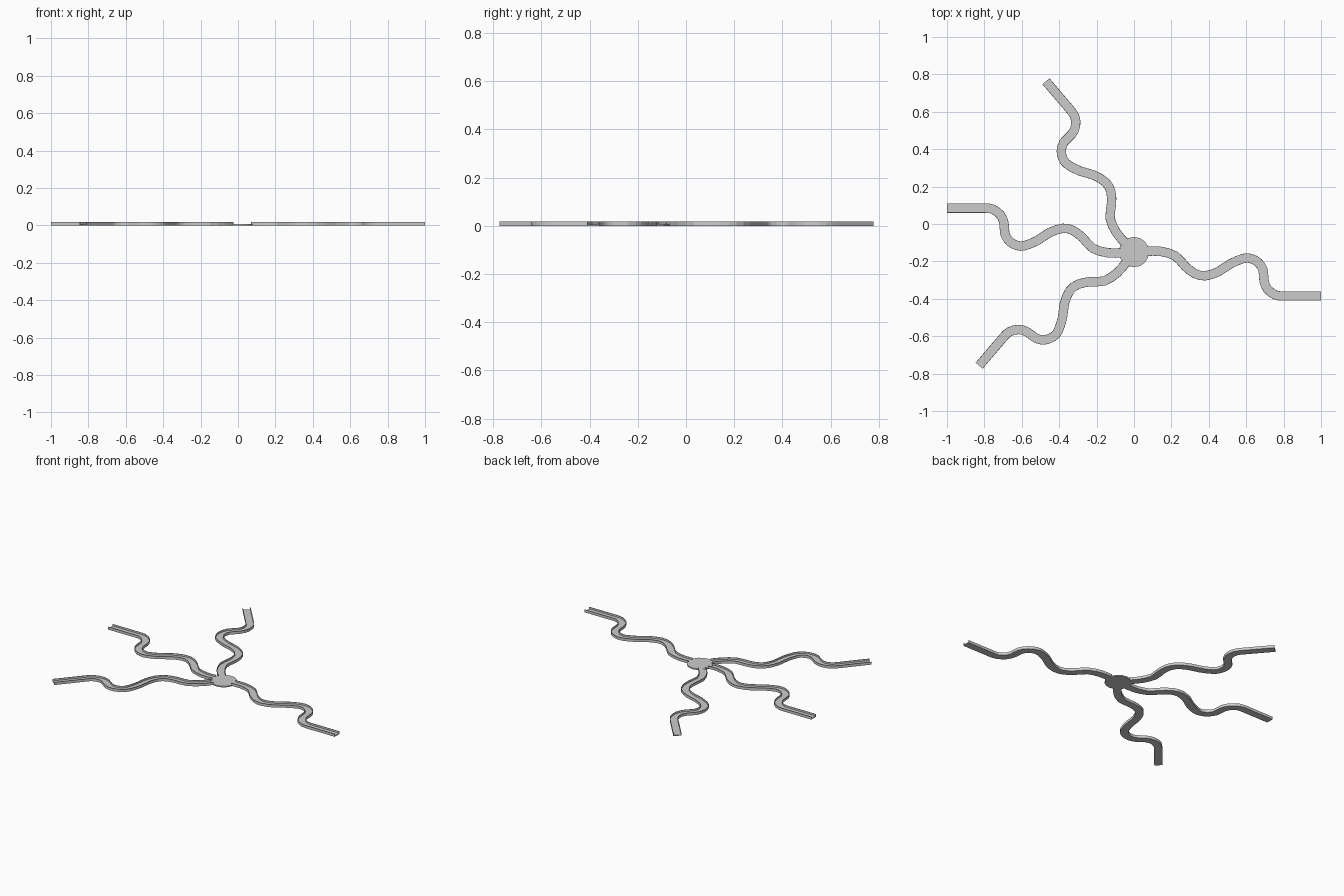
import bpy, bmesh
from math import radians
from mathutils import Vector, Matrix

if "Cube" in bpy.data.objects:
    bpy.data.objects.remove(bpy.data.objects["Cube"])

HUB = Vector((0, -0.15, 0))
# one winding arm, measured from the hub centre
PATH = [(.07, .004), (.14, .004), (.22, -.02), (.275, -.077), (.325, -.115),
        (.38, -.127), (.45, -.105), (.515, -.063), (.585, -.034), (.625, -.035),
        (.663, -.055), (.69, -.095), (.695, -.155), (.715, -.20),
        (.757, -.23), (.80, -.235), (1.0, -.235)]
# channel cross-section: (sideways, height)
W, RIM, FLOOR, TOP = .025, .003, .006, .018
SECTION = [(-W, 0), (W, 0), (W, TOP), (W - RIM, TOP),
           (W - RIM, FLOOR), (RIM - W, FLOOR), (RIM - W, TOP), (-W, TOP)]


def smooth_path(pts, steps):
    """Rounded centreline with the last stretch kept straight."""
    p = [Vector(q) for q in pts]
    out = []
    for i in range(len(p) - 2):
        a, b, c = p[max(i - 1, 0)], p[i], p[i + 1]
        # keep the tangent level where the straight end begins
        d = p[i + 2] if i < len(p) - 3 else c + Vector((.05, 0))
        for k in range(steps):
            t = k / steps
            out.append(.5 * (2 * b + (c - a) * t + (2 * a - 5 * b + 4 * c - d) * t * t
                             + (3 * b - a - 3 * c + d) * t ** 3))
    return out + [p[-2], p[-1]]


def finish(name, bm):
    bmesh.ops.recalc_face_normals(bm, faces=bm.faces)
    me = bpy.data.meshes.new(name)
    bm.to_mesh(me)
    bm.free()
    ob = bpy.data.objects.new(name, me)
    bpy.context.collection.objects.link(ob)
    return ob


def arm(name, angle):
    bm = bmesh.new()
    pts = smooth_path(PATH, 2)
    rings = []
    for i, p in enumerate(pts):
        t = (pts[min(i + 1, len(pts) - 1)] - pts[max(i - 1, 0)]).normalized()
        if i in (0, len(pts) - 1, len(pts) - 2):
            t = Vector((1, 0))
        n = Vector((-t.y, t.x))
        rings.append([bm.verts.new((p.x + n.x * s, p.y + n.y * s, z)) for s, z in SECTION])
    m = len(SECTION)
    for r, q in zip(rings, rings[1:]):
        for j in range(m):
            k = (j + 1) % m
            bm.faces.new((r[j], r[k], q[k], q[j]))
    # open channel ends
    bm.faces.new(rings[0])
    bm.faces.new(rings[-1])
    bm.transform(Matrix.Translation(HUB) @ Matrix.Rotation(radians(angle), 4, 'Z'))
    return finish(name, bm)


# four identical winding channels
for name, angle in (("right_arm", 0), ("upper_arm", 130.5),
                    ("left_arm", 180), ("lower_arm", 229.5)):
    arm(name, angle)

# flat round hub
bm = bmesh.new()
bmesh.ops.create_cone(bm, cap_ends=True, segments=16, radius1=.081, radius2=.081, depth=.008,
                      matrix=Matrix.Translation(HUB + Vector((0, 0, .004))))
finish("hub", bm)
